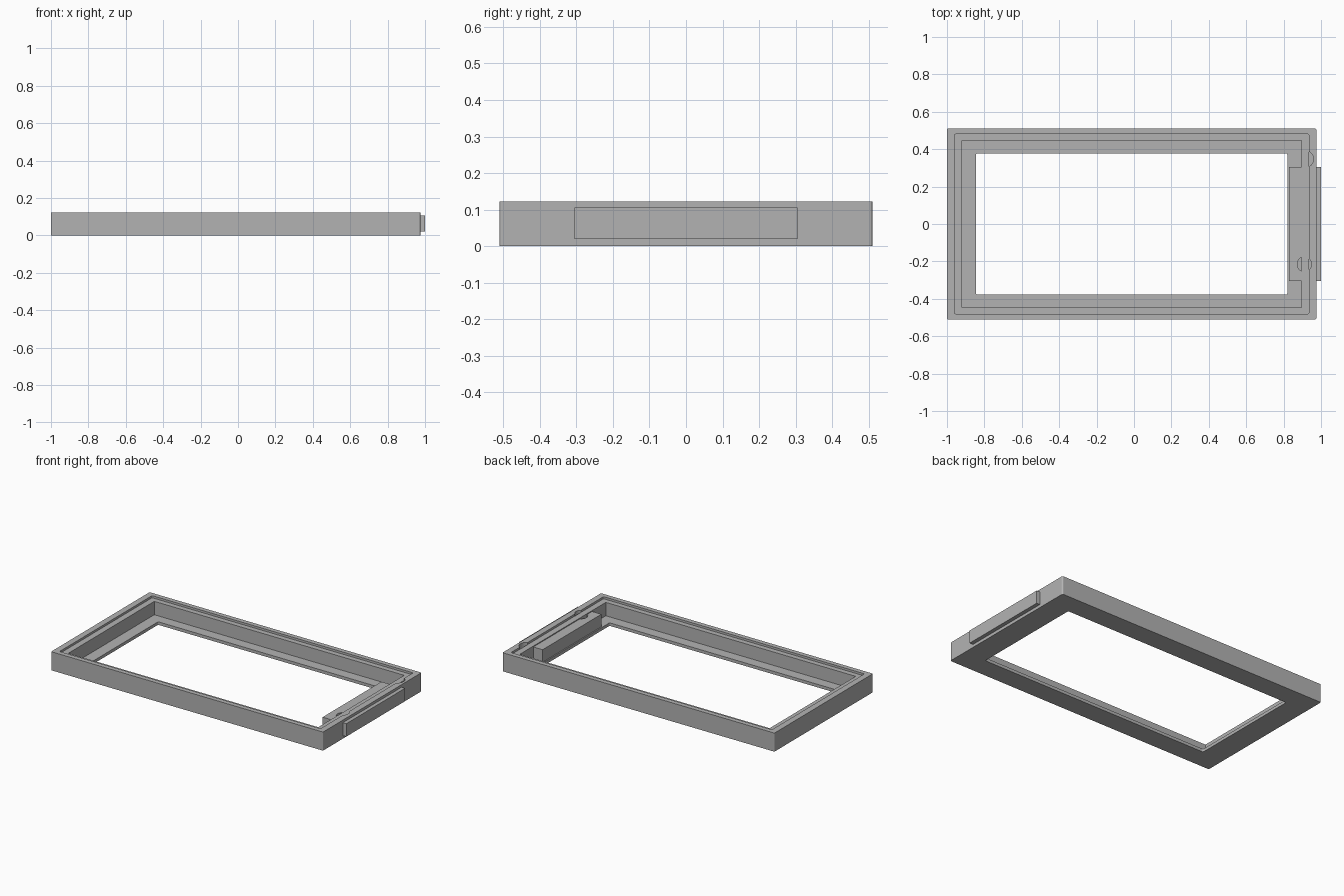
import bpy
import bmesh

if "Cube" in bpy.data.objects:
    bpy.data.objects.remove(bpy.data.objects["Cube"], do_unlink=True)

grey = bpy.data.materials.new("mid_grey")
grey.use_nodes = True
colour = (0.45, 0.45, 0.45, 1)
grey.diffuse_color = colour
grey.node_tree.nodes["Principled BSDF"].inputs["Base Color"].default_value = colour


def finish(name, bm):
    mesh = bpy.data.meshes.new(name)
    bm.to_mesh(mesh)
    bm.free()
    mesh.materials.append(grey)
    obj = bpy.data.objects.new(name, mesh)
    bpy.context.collection.objects.link(obj)
    return obj


def box(name, x0, x1, y, z0, z1, radius=0):
    """Box symmetric in y, with optional rounded vertical corners."""
    bm = bmesh.new()
    bmesh.ops.create_cube(bm, size=1)
    for v in bm.verts:
        v.co.x = x0 if v.co.x < 0 else x1
        v.co.y *= 2 * y
        v.co.z = z0 if v.co.z < 0 else z1
    if radius:
        upright = [e for e in bm.edges
                   if abs(e.verts[0].co.z - e.verts[1].co.z) > 0.001]
        bmesh.ops.bevel(bm, geom=upright, offset=radius, segments=3,
                        profile=0.5, affect='EDGES')
    return finish(name, bm)


def half_disc(name, x, y, radius, z0, z1, side):
    """Upright cylinder trimmed flat at x; side picks the half that stays."""
    bm = bmesh.new()
    bmesh.ops.create_cone(bm, cap_ends=True, segments=32, radius1=radius,
                          radius2=radius, depth=z1 - z0)
    bmesh.ops.translate(bm, verts=bm.verts, vec=(0.915, y, (z0 + z1) / 2))
    cut = bmesh.ops.bisect_plane(
        bm, geom=bm.verts[:] + bm.edges[:] + bm.faces[:],
        plane_co=(x, 0, 0), plane_no=(-side, 0, 0), clear_outer=True)
    rim = [e for e in cut["geom_cut"] if isinstance(e, bmesh.types.BMEdge)]
    bmesh.ops.contextual_create(bm, geom=rim)
    bmesh.ops.recalc_face_normals(bm, faces=bm.faces)
    return finish(name, bm)


def carve(target, cutter):
    mod = target.modifiers.new("carve", 'BOOLEAN')
    mod.operation = 'DIFFERENCE'
    mod.solver = 'EXACT'
    mod.object = cutter
    bpy.context.view_layer.objects.active = target
    bpy.ops.object.modifier_apply(modifier=mod.name)
    bpy.data.objects.remove(cutter, do_unlink=True)


# Rectangular tray frame: outer block, lid step, deep cavity, open floor
frame = box("frame", -1, 0.975, 0.511, 0, 0.122, 0.008)
carve(frame, box("lid_step", -0.96, 0.935, 0.48, 0.108, 0.2, 0.006))
carve(frame, box("cavity", -0.92, 0.895, 0.446, 0.02, 0.2))
carve(frame, box("window", -0.845, 0.82, 0.378, -0.1, 0.2, 0.008))

# Round relief pockets in the outer lip
carve(frame, half_disc("lip_pocket_front", 0.935, -0.215, 0.035, 0.08, 0.2, 1))
carve(frame, half_disc("lip_pocket_back", 0.935, 0.347, 0.045, 0.08, 0.2, 1))

# Block on the inside of the end wall, notched by a round pocket
inner_block = box("inner_block", 0.828, 0.896, 0.305, 0.019, 0.102)
carve(inner_block, half_disc("block_pocket", 0.895, -0.215, 0.042, 0.05, 0.2, -1))

# Plate on the outside of the end wall
box("outer_plate", 0.97, 1, 0.305, 0.02, 0.105)
